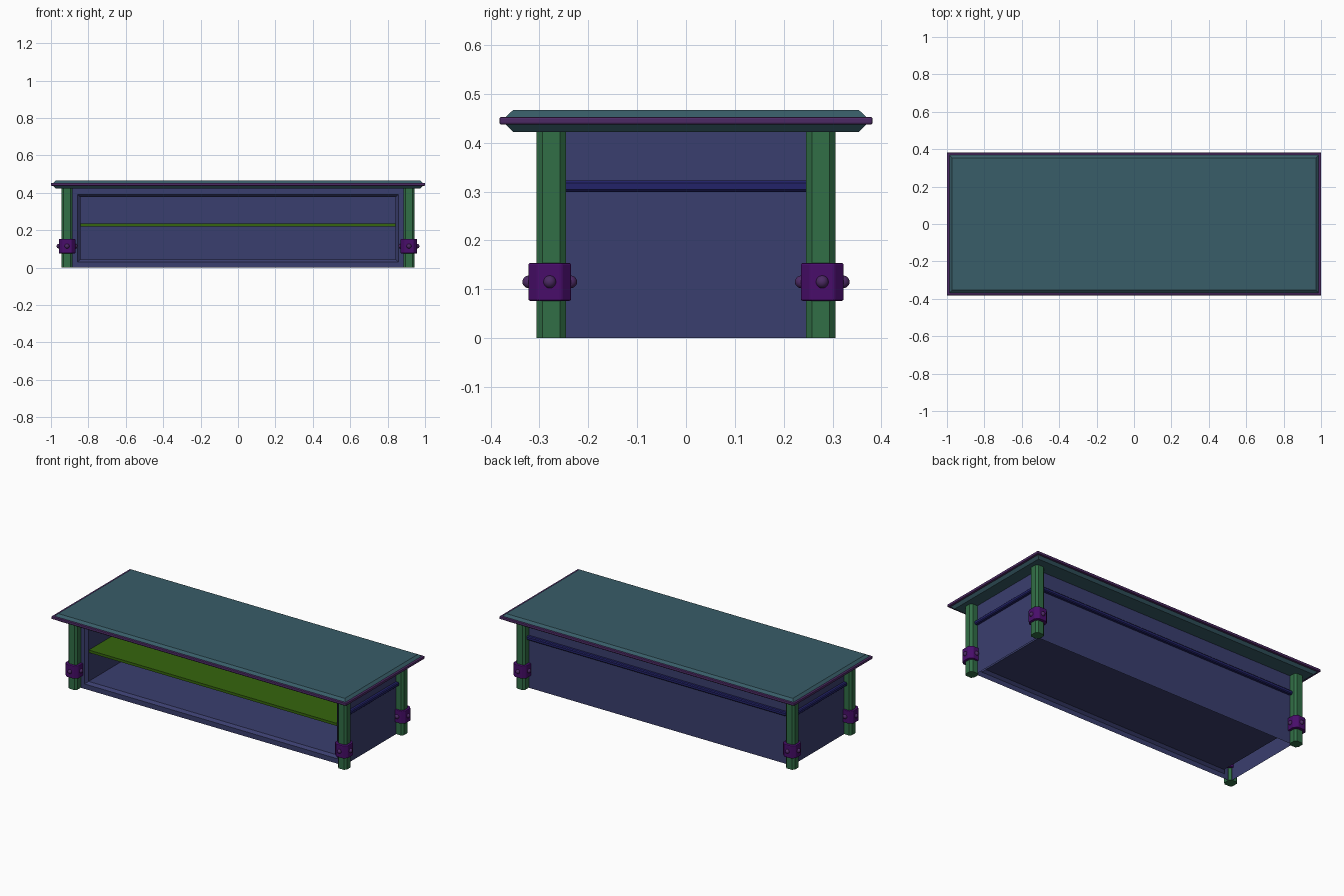
import bpy, bmesh
from mathutils import Vector

cube = bpy.data.objects.get("Cube")
if cube:
    bpy.data.objects.remove(cube, do_unlink=True)


def material(name, rgb):
    linear = [((c / 255 + 0.055) / 1.055) ** 2.4 if c > 10 else c / 255 / 12.92 for c in rgb]
    m = bpy.data.materials.new(name)
    m.use_nodes = True
    m.diffuse_color = (*linear, 1)
    m.node_tree.nodes["Principled BSDF"].inputs["Base Color"].default_value = (*linear, 1)
    return m


TEAL = material("teal", (56, 93, 104))
PLUM = material("plum", (76, 42, 100))
SLATE = material("slate blue", (58, 62, 110))
GREEN = material("leg green", (49, 110, 70))
PURPLE = material("deep purple", (72, 13, 106))
OLIVE = material("olive green", (54, 102, 14))
NAVY = material("navy", (34, 34, 104))


def finish(name, bm, mat, bevel=0.0, segments=1):
    mesh = bpy.data.meshes.new(name)
    bm.to_mesh(mesh)
    bm.free()
    mesh.materials.append(mat)
    ob = bpy.data.objects.new(name, mesh)
    bpy.context.collection.objects.link(ob)
    if bevel:
        mod = ob.modifiers.new("bevel", "BEVEL")
        mod.width = bevel
        mod.segments = segments
    return ob


def loft(name, loops, mat, bevel=0.0, skip=None, segments=1):
    """Join equal loops of points with quads and cap both ends."""
    bm = bmesh.new()
    rings = [[bm.verts.new(p) for p in loop] for loop in loops]
    n = len(rings[0])
    for k, (a, b) in enumerate(zip(rings, rings[1:])):
        for i in range(n):
            j = (i + 1) % n
            if (k, i) != skip:
                bm.faces.new((a[i], a[j], b[j], b[i]))
    bm.faces.new(rings[0][::-1])
    bm.faces.new(rings[-1])
    return finish(name, bm, mat, bevel, segments)


def flat_rect(hx, hy, z):
    return [(-hx, -hy, z), (hx, -hy, z), (hx, hy, z), (-hx, hy, z)]


def upright_rect(hx, z0, z1, y):
    return [(-hx, y, z0), (hx, y, z0), (hx, y, z1), (-hx, y, z1)]


def octagon(cx, cy, h, cut, z):
    s = h - cut
    pts = [(-s, -h), (s, -h), (h, -s), (h, s), (s, h), (-s, h), (-h, s), (-h, -s)]
    return [(cx + x, cy + y, z) for x, y in pts]


def box(name, centre, size, mat, bevel=0.0):
    bm = bmesh.new()
    bmesh.ops.create_cube(bm, size=1)
    bmesh.ops.scale(bm, vec=size, verts=bm.verts)
    bmesh.ops.translate(bm, vec=centre, verts=bm.verts)
    return finish(name, bm, mat, bevel)


# Tabletop: two chamfered slabs around a projecting rim
loft("tabletop_underside", [flat_rect(0.972, 0.354, 0.422), flat_rect(0.988, 0.37, 0.438)], TEAL)
loft("tabletop_rim", [flat_rect(1, 0.382, 0.437), flat_rect(1, 0.382, 0.453)], PLUM, 0.004, segments=2)
loft("tabletop", [flat_rect(0.988, 0.37, 0.452), flat_rect(0.972, 0.354, 0.467)], TEAL)

# Cabinet: shell open underneath, front cut into a chamfered cavity
loft("cabinet", [
    upright_rect(0.9, 0, 0.424, 0.26),
    upright_rect(0.9, 0, 0.424, -0.26),
    upright_rect(0.858, 0.03, 0.392, -0.26),
    upright_rect(0.842, 0.044, 0.378, -0.244),
    upright_rect(0.842, 0.044, 0.378, 0.245),
], SLATE, skip=(0, 0))

# Inner shelf
box("shelf", (0, 0.002, 0.227), (1.684, 0.486, 0.016), OLIVE)

# Trim bars along the back and both sides
box("back_trim", (0, 0.263, 0.311), (1.8, 0.032, 0.023), NAVY, 0.005)
for side, sx in (("left", 1), ("right", -1)):
    box(side + "_trim", (sx * 0.903, 0, 0.311), (0.032, 0.52, 0.023), NAVY, 0.005)

# Legs with studded collars
for side, sx in (("left", 1), ("right", -1)):
    for end, sy in (("front", -1), ("back", 1)):
        tag = end + "_" + side
        x, y = sx * 0.914, sy * 0.276
        loft(tag + "_leg", [octagon(x, y, 0.03, 0.012, z) for z in (0, 0.424)], GREEN)
        cy = sy * 0.279
        loft(tag + "_collar", [octagon(x, cy, 0.044, 0.02, z) for z in (0.076, 0.154)],
             PURPLE, 0.004, segments=2)
        bm = bmesh.new()
        for d in (Vector((1, 0, 0)), Vector((-1, 0, 0)), Vector((0, 1, 0)), Vector((0, -1, 0))):
            made = bmesh.ops.create_uvsphere(bm, u_segments=16, v_segments=10, radius=0.013)
            bmesh.ops.translate(bm, vec=Vector((x, cy, 0.115)) + d * 0.043, verts=made["verts"])
        for f in bm.faces:
            f.smooth = True
        finish(tag + "_studs", bm, PLUM)
